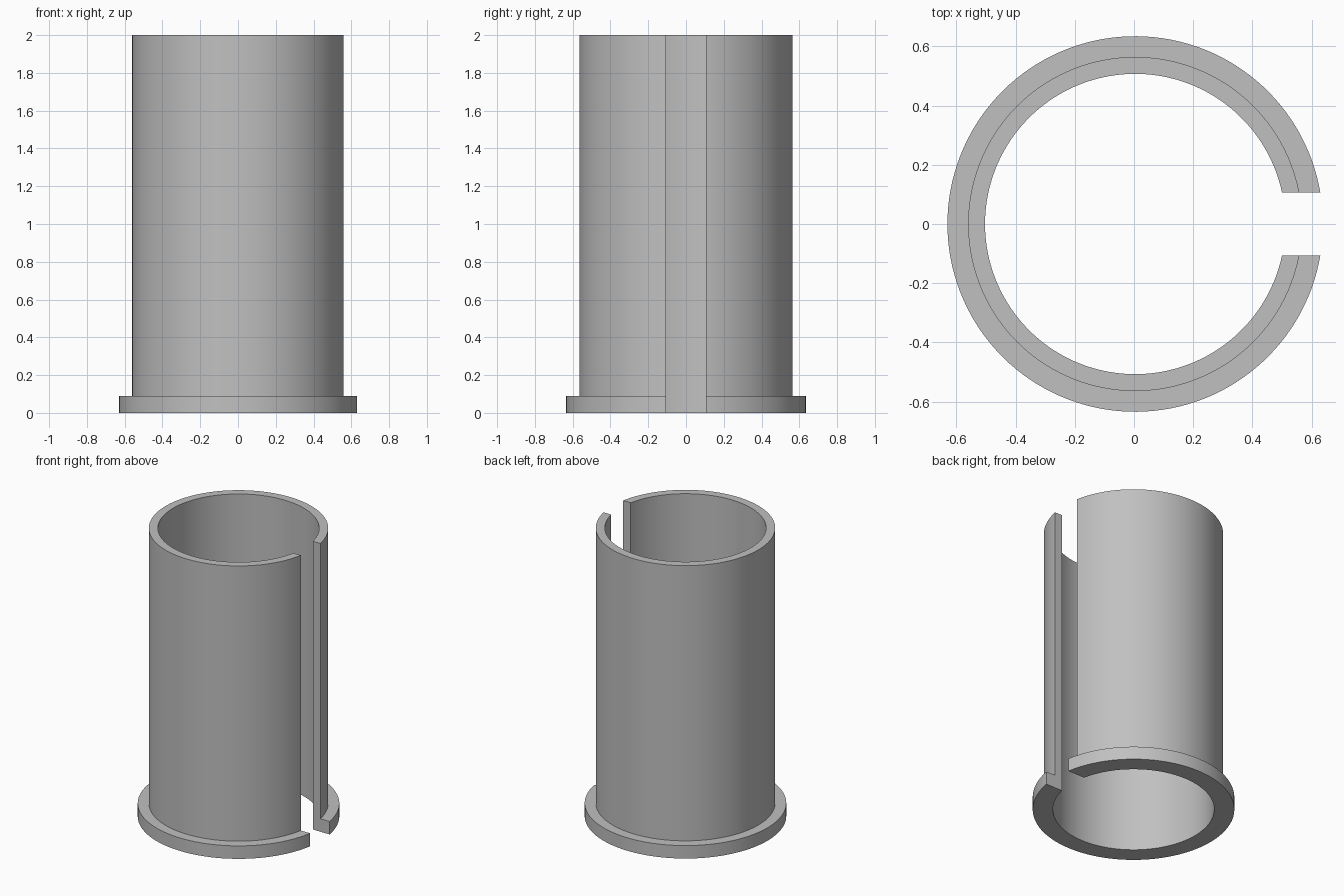
import bpy, bmesh, math

cube = bpy.data.objects.get("Cube")
if cube:
    bpy.data.objects.remove(cube, do_unlink=True)

INNER, TUBE, FLANGE = 0.507, 0.564, 0.634
FLANGE_TOP, HEIGHT = 0.09, 2.0
SLOT_HALF = 0.107      # half the width of the parallel-sided slot
AXIS_X = 0.004         # the slot shortens +x slightly, so the axis is offset
STEPS = 128

grey = bpy.data.materials.new("plain grey")
grey.use_nodes = True
colour = (0.53, 0.53, 0.53, 1)
grey.diffuse_color = colour
grey.node_tree.nodes["Principled BSDF"].inputs["Base Color"].default_value = colour


def split_ring(name, outer, z0, z1):
    """Sweep a rectangular section around z, leaving a parallel slot at +x."""
    bm = bmesh.new()
    rings = []
    for i in range(STEPS + 1):
        ring = []
        for r, z in ((INNER, z0), (outer, z0), (outer, z1), (INNER, z1)):
            start = math.asin(SLOT_HALF / r)
            a = start + (2 * math.pi - 2 * start) * i / STEPS
            ring.append(bm.verts.new((AXIS_X + r * math.cos(a), r * math.sin(a), z)))
        rings.append(ring)
    for a, b in zip(rings, rings[1:]):
        for k in range(4):
            n = (k + 1) % 4
            bm.faces.new((a[k], a[n], b[n], b[k]))
    # Flat slot walls
    bm.faces.new(rings[0])
    bm.faces.new(rings[-1])
    bmesh.ops.recalc_face_normals(bm, faces=bm.faces)
    mesh = bpy.data.meshes.new(name)
    bm.to_mesh(mesh)
    bm.free()
    mesh.materials.append(grey)
    obj = bpy.data.objects.new(name, mesh)
    bpy.context.collection.objects.link(obj)
    bpy.ops.object.select_all(action="DESELECT")
    obj.select_set(True)
    bpy.context.view_layer.objects.active = obj
    bpy.ops.object.shade_smooth_by_angle(angle=math.radians(30))


# Wide base flange and the slotted sleeve standing on it
split_ring("base_flange", FLANGE, 0, FLANGE_TOP)
split_ring("slotted_sleeve", TUBE, FLANGE_TOP, HEIGHT)
